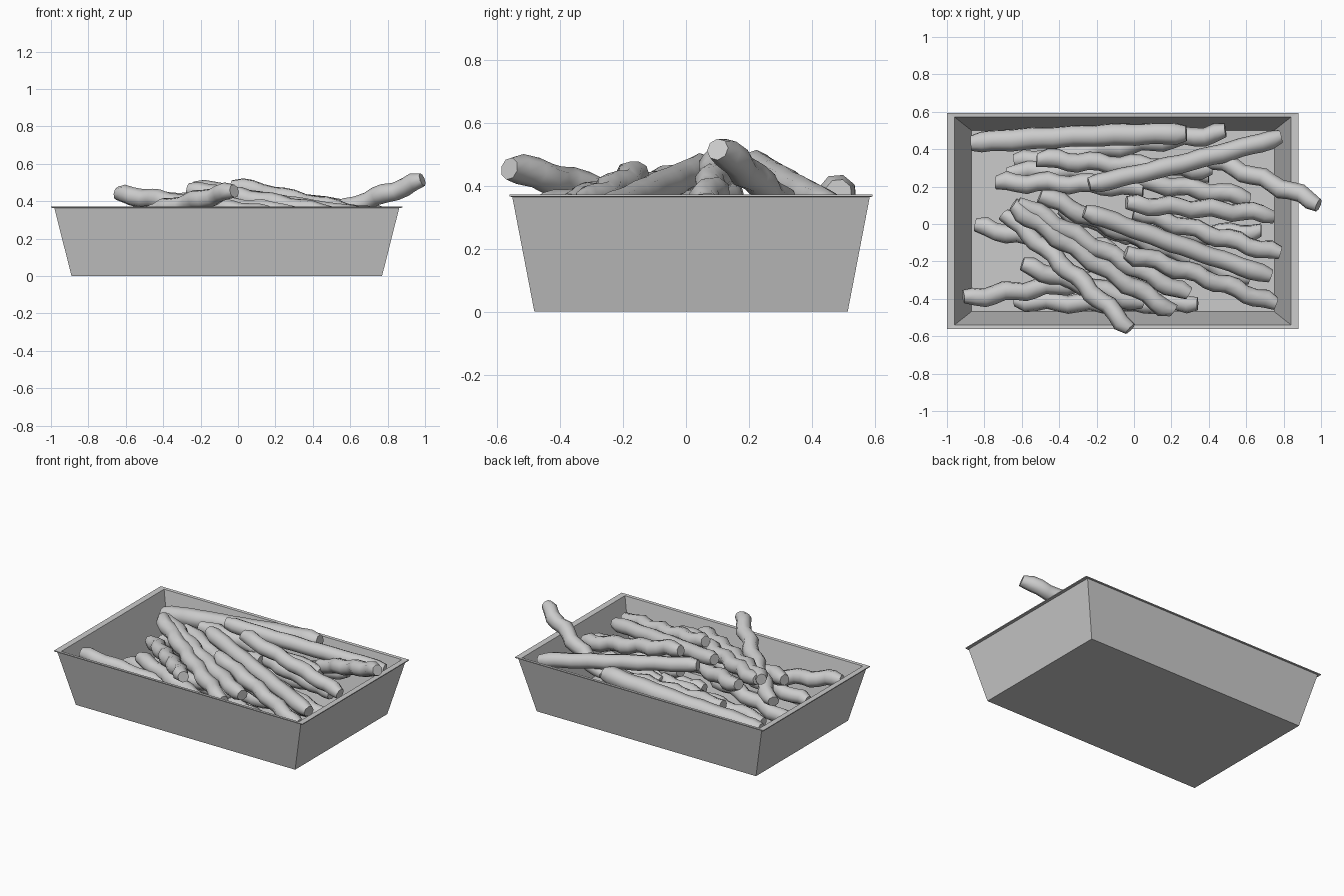
import bpy, bmesh, math, random
from mathutils import Vector

if "Cube" in bpy.data.objects:
    bpy.data.objects.remove(bpy.data.objects["Cube"])

random.seed(4)


def finish(bm, name, smooth):
    bmesh.ops.recalc_face_normals(bm, faces=bm.faces)
    me = bpy.data.meshes.new(name)
    bm.to_mesh(me)
    bm.free()
    ob = bpy.data.objects.new(name, me)
    bpy.context.collection.objects.link(ob)
    if smooth:
        bpy.context.view_layer.objects.active = ob
        ob.select_set(True)
        bpy.ops.object.shade_smooth_by_angle(angle=math.radians(60))
        ob.select_set(False)
    return ob


def loft(rings, name, smooth=False):
    bm = bmesh.new()
    vr = [[bm.verts.new(p) for p in r] for r in rings]
    n = len(vr[0])
    for a, b in zip(vr, vr[1:]):
        for i in range(n):
            j = (i + 1) % n
            bm.faces.new((a[i], a[j], b[j], b[i]))
    bm.faces.new(vr[0][::-1])
    bm.faces.new(vr[-1])
    return finish(bm, name, smooth)


def rect(hx, hy, z, cx=-0.06, cy=0.016):
    return [(cx + sx * hx, cy + sy * hy, z)
            for sx, sy in ((-1, -1), (1, -1), (1, 1), (-1, 1))]


# Tray: flared walls with a thin rim flange and an open inside
loft([rect(0.83, 0.498, 0), rect(0.922, 0.568, 0.364), rect(0.94, 0.577, 0.366),
      rect(0.94, 0.577, 0.372), rect(0.9, 0.556, 0.37), rect(0.81, 0.485, 0.015)], "tray")


def fry(name, p, q, r, wave):
    p, q = Vector(p), Vector(q)
    d = (q - p).normalized()
    side = d.cross(Vector((0, 0, 1))).normalized()
    up = side.cross(d)
    length = (q - p).length
    n = max(10, int(length / 0.055))
    phase = random.uniform(0, 6.28)
    bow = random.uniform(-0.012, 0.012)
    twist = random.uniform(-0.4, 0.4)
    rings = []
    for k in range(n + 1):
        t = k / n
        s = phase + t * length * 2 * math.pi / 0.22
        c = (p + d * length * t + side * (wave * math.sin(s) + bow * math.sin(math.pi * t))
             + up * wave * 0.6 * math.sin(s + 1))
        rr = r * (0.72 if k in (0, n) else 1 + random.uniform(-0.04, 0.04))
        ring = []
        for i in range(8):
            a = 2 * math.pi * (i + 0.5) / 8 + twist
            ring.append(c + (side * math.cos(a) + up * math.sin(a)) * rr)
        rings.append(ring)
    loft(rings, name, True)


# Upper fries: start and end points
upper = [
    ((-0.87, 0.435, 0.28), (0.28, 0.485, 0.38)),
    ((-0.24, 0.21, 0.47), (0.785, 0.465, 0.33)),
    ((0.38, 0.36, 0.29), (0.99, 0.11, 0.515)),
    ((-0.04, 0.105, 0.485), (0.745, 0.05, 0.31)),
    ((-0.265, 0.07, 0.46), (0.73, -0.28, 0.31)),
    ((-0.045, -0.15, 0.435), (0.755, -0.43, 0.28)),
    ((-0.50, 0.16, 0.38), (0.30, -0.18, 0.28)),
    ((-0.69, 0.06, 0.28), (-0.02, -0.56, 0.46)),
    ((-0.65, 0.10, 0.44), (0.21, -0.47, 0.32)),
    ((-0.62, 0.12, 0.43), (0.29, -0.38, 0.34)),
    ((0.0, 0.07, 0.30), (0.78, -0.16, 0.24)),
]
# Lower fries, down to the tray floor
lower = [
    ((-0.74, 0.22, 0.22), (0.05, 0.19, 0.29)),
    ((0.02, 0.23, 0.30), (0.62, 0.14, 0.24)),
    ((-0.68, 0.28, 0.16), (0.40, 0.26, 0.20)),
    ((-0.64, 0.33, 0.11), (0.49, 0.49, 0.22)),
    ((-0.52, 0.35, 0.32), (0.42, 0.29, 0.28)),
    ((-0.85, -0.01, 0.12), (-0.10, -0.14, 0.22)),
    ((-0.91, -0.40, 0.32), (-0.15, -0.30, 0.19)),
    ((-0.60, -0.22, 0.31), (0.05, -0.43, 0.24)),
    ((-0.64, -0.41, 0.09), (0.34, -0.42, 0.19)),
    ((-0.10, -0.05, 0.16), (0.68, -0.04, 0.19)),
    ((-0.40, 0.08, 0.10), (0.62, -0.30, 0.10)),
]
straight = (0, 1, 4)
for i, (p, q) in enumerate(upper + lower):
    fry(f"fry_{i + 1}", p, q, 0.06 if i == 0 else 0.05, 0.003 if i in straight else 0.012)
